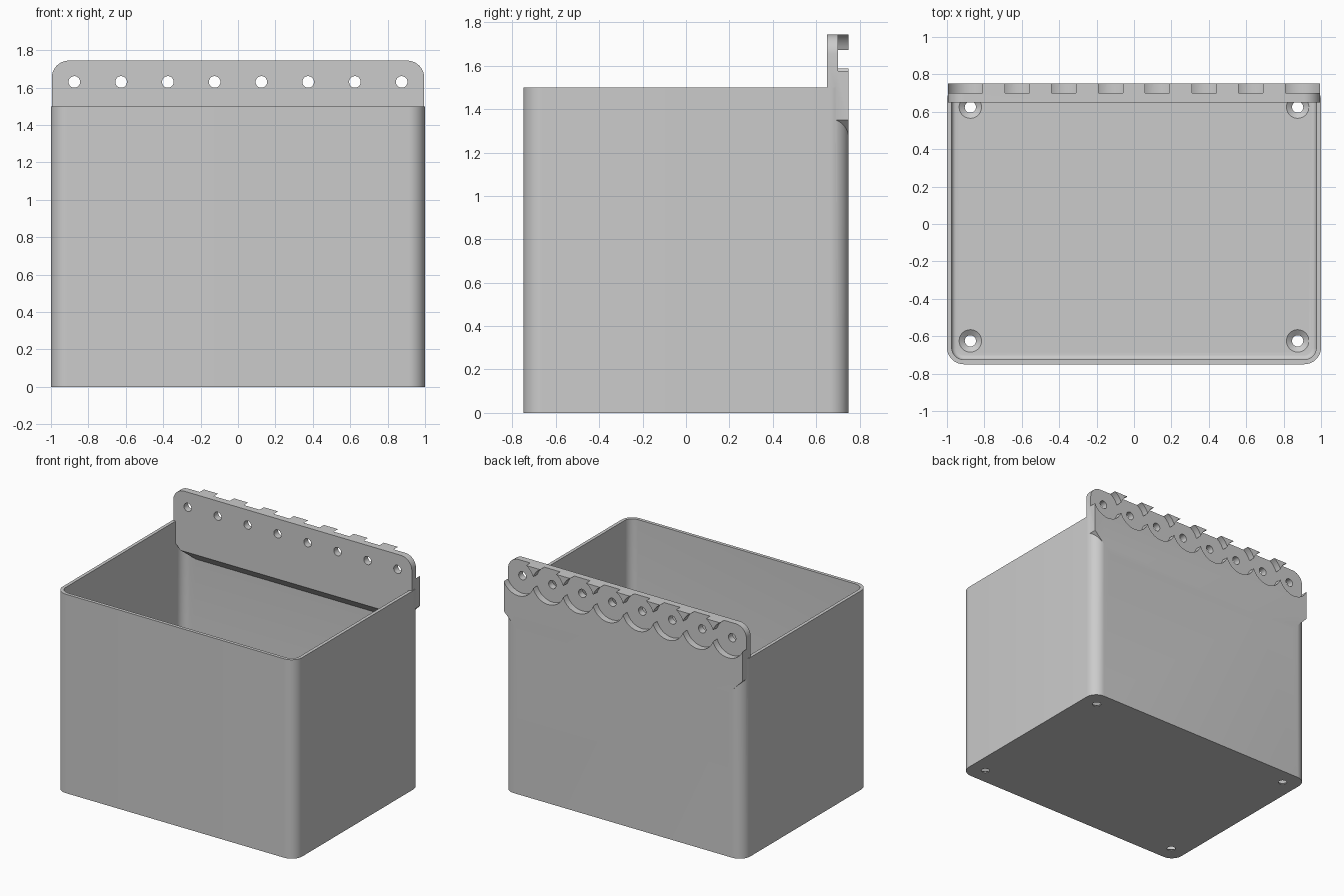
import bpy, bmesh, math
from mathutils import Vector

if "Cube" in bpy.data.objects:
    bpy.data.objects.remove(bpy.data.objects["Cube"], do_unlink=True)

grey = bpy.data.materials.new("plain grey")
grey.use_nodes = True
colour = (0.6, 0.6, 0.6, 1)
grey.diffuse_color = colour
grey.node_tree.nodes["Principled BSDF"].inputs["Base Color"].default_value = colour

# Which world point an outline point (u, v) at depth d means, per extrusion axis
PLACE = {"x": lambda u, v, d: (d, u, v),
         "y": lambda u, v, d: (u, d, v),
         "z": lambda u, v, d: (u, v, d)}


def arc(cx, cy, r, start, end, steps=10):
    angles = [math.radians(start + (end - start) * i / steps) for i in range(steps + 1)]
    return [(cx + r * math.cos(a), cy + r * math.sin(a)) for a in angles]


def rounded_rect(hx, hy, r):
    points = []
    for i, (sx, sy) in enumerate([(1, 1), (-1, 1), (-1, -1), (1, -1)]):
        points += arc(sx * (hx - r), sy * (hy - r), r, 90 * i, 90 * i + 90)
    return points


def circle(cx, cy, r, steps=40):
    return arc(cx, cy, r, 0, 360, steps)[:-1]


def loft(name, axis, layers):
    """Closed solid through equally long outlines, given as (depth, outline)."""
    bm = bmesh.new()
    rings = [[bm.verts.new(PLACE[axis](u, v, d)) for u, v in outline] for d, outline in layers]
    n = len(rings[0])
    for low, high in zip(rings, rings[1:]):
        for i in range(n):
            j = (i + 1) % n
            bm.faces.new((low[i], low[j], high[j], high[i]))
    bm.faces.new(rings[0][::-1])
    bm.faces.new(rings[-1])
    bmesh.ops.recalc_face_normals(bm, faces=bm.faces)
    mesh = bpy.data.meshes.new(name)
    bm.to_mesh(mesh)
    bm.free()
    mesh.materials.append(grey)
    obj = bpy.data.objects.new(name, mesh)
    bpy.context.collection.objects.link(obj)
    return obj


def combine(target, tool, operation):
    mod = target.modifiers.new(operation, "BOOLEAN")
    mod.object, mod.operation, mod.solver = tool, operation, "EXACT"
    bpy.context.view_layer.objects.active = target
    bpy.ops.object.modifier_apply(modifier=mod.name)
    bpy.data.objects.remove(tool, do_unlink=True)


# Bin shell with rounded corners, hollowed with a small fillet along the floor
HEIGHT, WALL, FLOOR, FILLET = 1.5, 0.025, 0.03, 0.025
storage_bin = loft("storage_bin", "z", [(z, rounded_rect(1, 0.75, 0.09)) for z in (0, HEIGHT)])
hollow_layers = []
for i in range(6):
    a = math.radians(90 * i / 5)
    inset = WALL + FILLET * (1 - math.sin(a))
    hollow_layers.append((FLOOR + FILLET * (1 - math.cos(a)),
                          rounded_rect(1 - inset, 0.75 - inset, 0.09 - inset)))
hollow_layers.append((HEIGHT + 0.1, hollow_layers[-1][1]))
combine(storage_bin, loft("hollow", "z", hollow_layers), "DIFFERENCE")

# Hanging plate: rounded top corners, chamfered lower corners, sloped inner underside
TOP, HOLE_Z, HALF, R = 1.744, 1.63, 0.995, 0.09
right_edge = [(0.855, 1.21), (HALF, 1.35)] + arc(HALF - R, TOP - R, R, 0, 90)
outline = right_edge + [(-x, z) for x, z in reversed(right_edge)]
plate = loft("hanging_plate", "y", [(0.65, outline), (0.75, outline)])
side = [(0.65, 2), (0.65, 1.29), (0.73, 1.21), (0.73, 1.1), (0.8, 1.1), (0.8, 2)]
combine(plate, loft("side_profile", "x", [(-1.1, side), (1.1, side)]), "INTERSECT")
combine(storage_bin, plate, "UNION")

# Scalloped round recesses on the back, each with a through hole
for i in range(8):
    x = -0.875 + 0.25 * i
    for radius, start in ((0.132, 0.7), (0.031, 0.6)):
        ring = circle(x, HOLE_Z, radius)
        combine(storage_bin, loft("recess", "y", [(start, ring), (0.85, ring)]), "DIFFERENCE")

# Countersunk drain holes in the floor corners
for x in (-0.875, 0.875):
    for y in (-0.625, 0.625):
        layers = [(z, circle(x, y, r)) for z, r in
                  ((-0.05, 0.03), (0.008, 0.03), (FLOOR, 0.06), (0.05, 0.06))]
        combine(storage_bin, loft("drain", "z", layers), "DIFFERENCE")

# Smooth rounded areas, keep the edges sharp
bpy.ops.object.select_all(action="DESELECT")
storage_bin.select_set(True)
bpy.context.view_layer.objects.active = storage_bin
bpy.ops.object.shade_smooth_by_angle(angle=math.radians(30))
